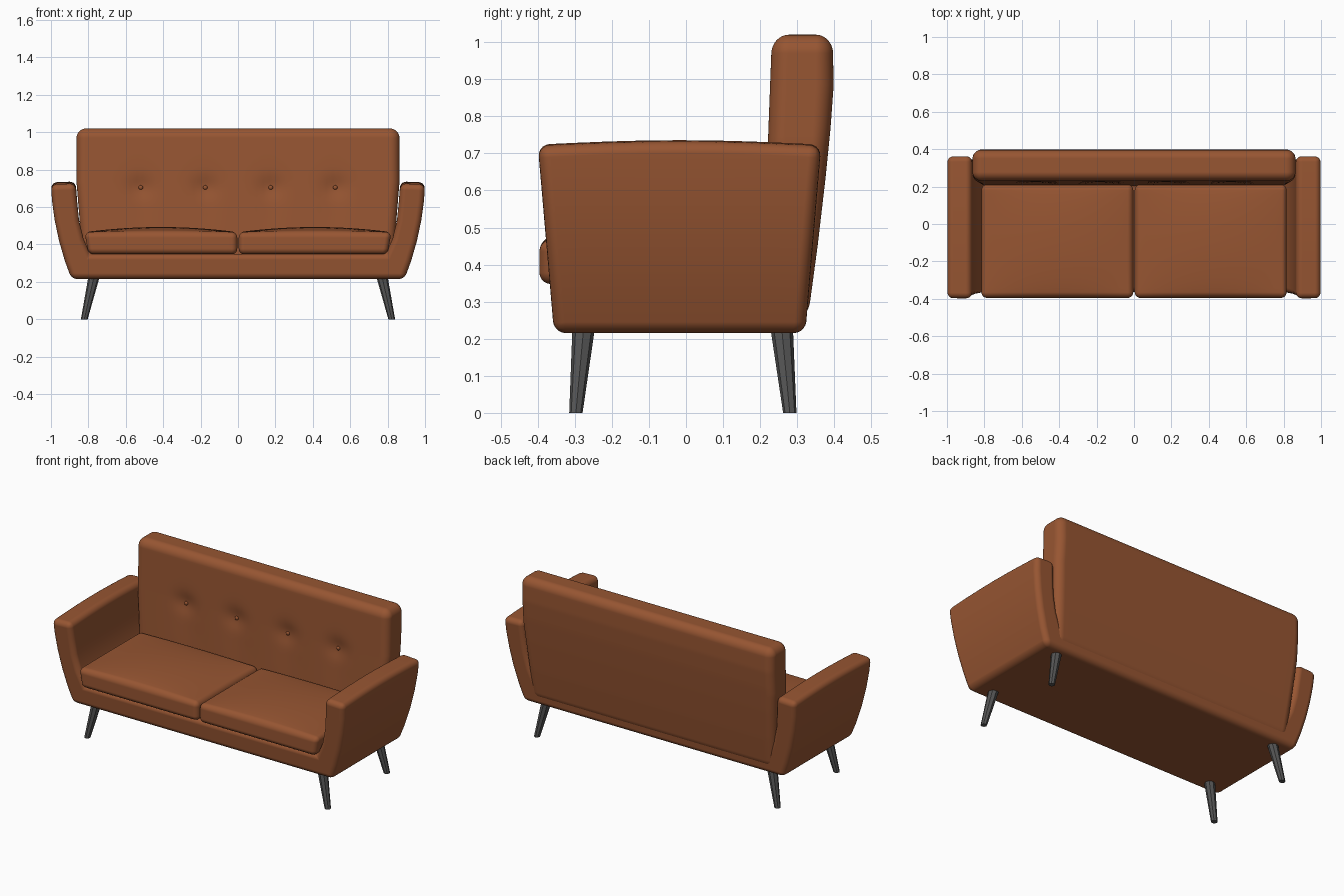
import bpy, bmesh, math
from mathutils import Vector

if "Cube" in bpy.data.objects:
    bpy.data.objects.remove(bpy.data.objects["Cube"])


def material(name, rgb):
    m = bpy.data.materials.new(name)
    m.diffuse_color = (*rgb, 1)
    m.use_nodes = True
    m.node_tree.nodes["Principled BSDF"].inputs["Base Color"].default_value = m.diffuse_color
    return m


LEATHER = material("tan leather", (0.31, 0.092, 0.032))
GREY = material("dark grey", (0.09, 0.09, 0.09))


def finish(bm, name, mat, smooth=True):
    bmesh.ops.recalc_face_normals(bm, faces=bm.faces)
    me = bpy.data.meshes.new(name)
    bm.to_mesh(me)
    bm.free()
    for p in me.polygons:
        p.use_smooth = smooth
    me.materials.append(mat)
    ob = bpy.data.objects.new(name, me)
    bpy.context.collection.objects.link(ob)
    return ob


def lerp_table(table, z):
    """Piecewise linear lookup of (z, value) pairs."""
    for (z0, v0), (z1, v1) in zip(table, table[1:]):
        if z <= z1:
            return v0 + (v1 - v0) * max(0, (z - z0) / (z1 - z0))
    return table[-1][1]


def rounded_box(name, lo, hi, r, cuts, deform):
    """Dense box with round edges, then shaped by deform(point)."""
    lo, hi = Vector(lo), Vector(hi)
    mid, half = (lo + hi) / 2, (hi - lo) / 2
    bm = bmesh.new()
    bmesh.ops.create_cube(bm, size=2)
    bmesh.ops.subdivide_edges(bm, edges=bm.edges[:], cuts=cuts, use_grid_fill=True)
    for v in bm.verts:
        core, q = Vector(), Vector()
        for i in range(3):
            u, s = abs(v.co[i]), math.copysign(1, v.co[i])
            core[i] = s * (half[i] - r) * min(u / 0.6, 1)
            q[i] = s * math.tan(max(0, (u - 0.6) / 0.4) * math.pi / 4)
        v.co = deform(mid + core + q.normalized() * r)
    return finish(bm, name, LEATHER)


# Frame: U-shaped profile (base and both arms) lofted from front to back
half = [(0.89, 0.215), (0.925, 0.31), (0.957, 0.42), (0.98, 0.53), (0.994, 0.63),
        (1.0, 0.727), (0.868, 0.732), (0.86, 0.63), (0.85, 0.53), (0.826, 0.43), (0.79, 0.35)]
profile = half + [(-x, z) for x, z in reversed(half)]
bm = bmesh.new()
rings, N = [], 8
for k in range(N + 1):
    t = k / N
    ring = []
    for x, z in profile:
        f = (z - 0.215) / 0.515
        y0, y1 = -0.356 - 0.044 * f, 0.322 + 0.043 * f
        bump = 0.012 * (math.sin(math.pi * t) - 0.6) if z > 0.7 else 0
        ring.append(bm.verts.new((x, y0 + (y1 - y0) * t, z + bump)))
    rings.append(ring)
n = len(profile)
for a, b in zip(rings, rings[1:]):
    for i in range(n):
        j = (i + 1) % n
        bm.faces.new((a[i], a[j], b[j], b[i]))
bm.faces.new(rings[0])
bm.faces.new(rings[-1])
frame = finish(bm, "frame_and_arms", LEATHER)
bev = frame.modifiers.new("soft edges", 'BEVEL')
bev.width, bev.segments = 0.032, 5
bev.limit_method, bev.angle_limit = 'ANGLE', math.radians(40)
bev.harden_normals = True

# Backrest: leaning slab with button dimples
BUTTONS = [-0.52, -0.175, 0.175, 0.52]
BZ = 0.705
FRONT = [(0.25, 0.2), (0.73, 0.221), (1.02, 0.232)]
BACK = [(0.25, 0.328), (0.45, 0.355), (0.63, 0.376), (0.77, 0.39), (0.88, 0.398), (1.02, 0.396)]


def shape_back(p):
    v = (p.y - 0.22) / 0.18
    f, b = lerp_table(FRONT, p.z), lerp_table(BACK, p.z)
    dip = 0
    for bx in BUTTONS:
        d2 = (p.x - bx) ** 2
        dip += 0.016 * math.exp(-(d2 + (p.z - BZ) ** 2) / 0.0035)
        dip += 0.006 * math.exp(-d2 / 0.005 - (p.z - 0.62) ** 2 / 0.02)
    y = f + (b - f) * v + dip * max(0, 1 - 2 * v)
    narrow = 1 - 0.045 * max(0, (0.73 - p.z) / 0.48)
    return Vector((p.x * narrow, y, p.z))


rounded_box("backrest", (-0.863, 0.22, 0.25), (0.863, 0.4, 1.02), 0.05, 79, shape_back)

# Buttons
for i, bx in enumerate(BUTTONS):
    bm = bmesh.new()
    bmesh.ops.create_uvsphere(bm, u_segments=12, v_segments=8, radius=0.012)
    for v in bm.verts:
        v.co = Vector((v.co.x + bx, v.co.y * 0.7 + 0.237, v.co.z + BZ))
    finish(bm, f"button_{i + 1}", LEATHER)


# Seat cushions: crowned tops, outer side leaning with the arm
def shape_seat(side):
    def f(p):
        u, w = (p.x - 0.412) / 0.408, (p.y + 0.092) / 0.303
        top = max(0, (p.z - 0.35) / 0.115)
        z = p.z + 0.027 * top * max(0, 1 - u * u) * max(0, 1 - w * w) ** 0.7
        x = p.x - 0.02 * (1 - top) * max(0, u)
        return Vector((side * x, p.y, z))
    return f


for side, label in ((-1, "left"), (1, "right")):
    rounded_box(f"{label}_seat_cushion", (0.004, -0.395, 0.348), (0.82, 0.211, 0.466),
                0.03, 39, shape_seat(side))

# Splayed tapered legs
for sx, sn in ((-1, "left"), (1, "right")):
    for yt, yb, rt, yn in ((-0.275, -0.297, 0.031, "front"), (0.257, 0.28, 0.031, "back")):
        bm = bmesh.new()
        bmesh.ops.create_cone(bm, cap_ends=True, segments=8, radius1=0.018, radius2=rt, depth=1)
        for v in bm.verts:
            t = v.co.z + 0.5
            v.co = Vector((sx * (0.822 - 0.055 * t) + v.co.x, yb + (yt - yb) * t + v.co.y, 0.24 * t))
        finish(bm, f"{yn}_{sn}_leg", GREY, smooth=False)
